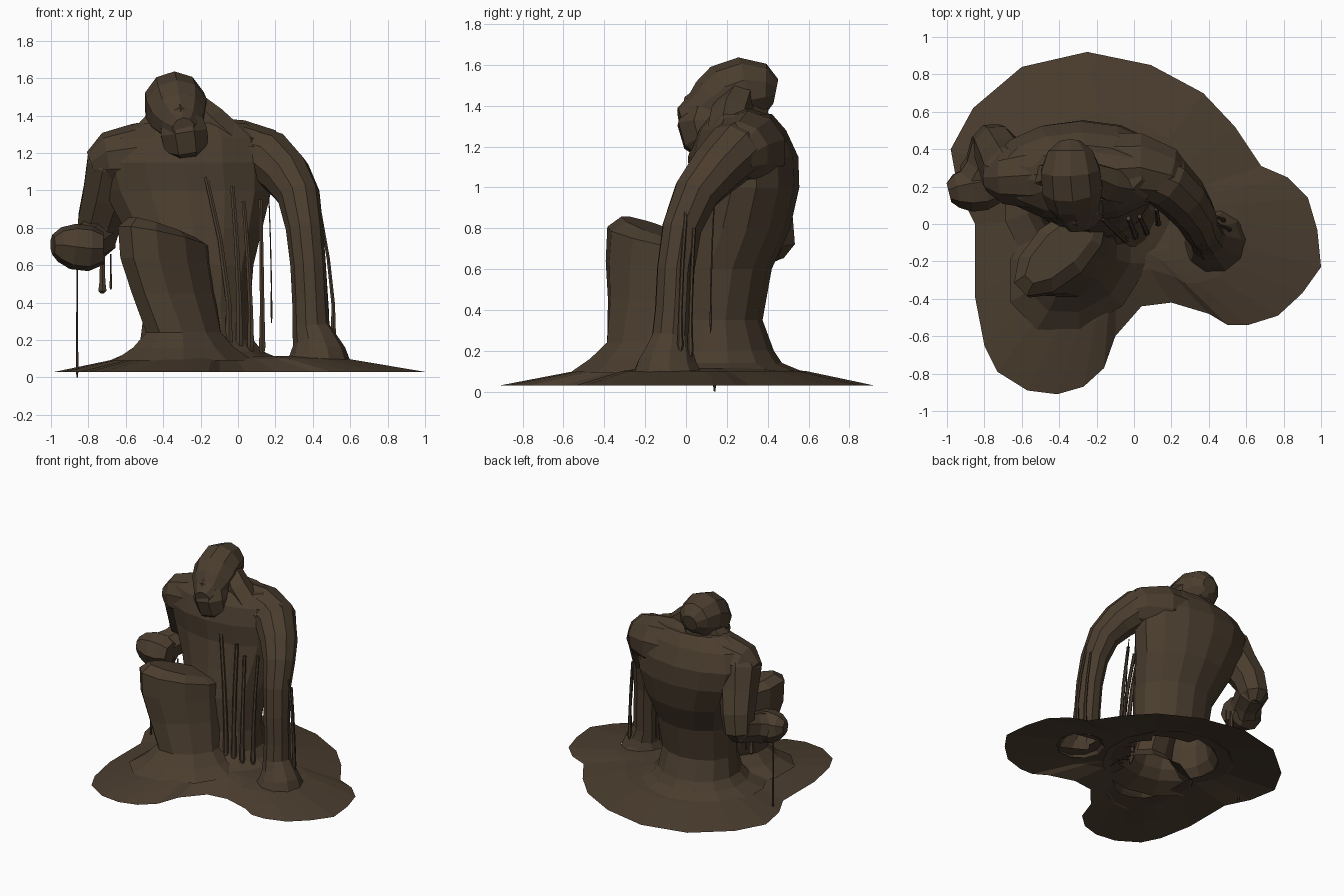
import bpy, bmesh, math
from mathutils import Vector

mud = bpy.data.materials.new("dark_mud_brown")
mud.diffuse_color = (0.070, 0.047, 0.028, 1)


def mesh_from_rings(name, rings, cap_start=True, cap_end=True):
    """Skin a list of equally long point rings into a flat-faced object."""
    n = len(rings[0])
    verts = [p for r in rings for p in r]
    faces = []
    for k in range(len(rings) - 1):
        for i in range(n):
            j = (i + 1) % n
            faces.append((k * n + i, k * n + j, (k + 1) * n + j, (k + 1) * n + i))
    if cap_start:
        faces.append(tuple(reversed(range(n))))
    if cap_end:
        faces.append(tuple(range(len(verts) - n, len(verts))))
    me = bpy.data.meshes.new(name)
    me.from_pydata(verts, [], faces)
    me.materials.append(mud)
    ob = bpy.data.objects.new(name, me)
    bpy.context.collection.objects.link(ob)
    return ob


def tube(name, path, n=8, cap_start=True, cap_end=True):
    """Round limb along a path of (x, y, z, radius)."""
    pts = [Vector(p[:3]) for p in path]
    rings, u = [], None
    for k, p in enumerate(pts):
        t = (pts[min(k + 1, len(pts) - 1)] - pts[max(k - 1, 0)]).normalized()
        if u is None:
            u = Vector((1, 0, 0)) if abs(t.x) < 0.8 else Vector((0, 1, 0))
        u = (u - t * u.dot(t)).normalized()
        v = t.cross(u)
        r = path[k][3]
        rings.append([p + r * (u * math.cos(a) + v * math.sin(a))
                      for a in (math.tau * (i + 0.5) / n for i in range(n))])
    return mesh_from_rings(name, rings, cap_start, cap_end)


def stack(name, rows, n=10, heading=0.0):
    """Stacked ellipses (z, cx, cy, rx, ry, tilt), turned by heading."""
    c, s = math.cos(heading), math.sin(heading)
    rings = []
    for z, cx, cy, rx, ry, tilt in rows:
        ring = []
        for i in range(n):
            a = math.tau * (i + 0.5) / n
            p, q = rx * math.cos(a), ry * math.sin(a)
            ring.append(Vector((cx + c * p - s * q, cy + s * p + c * q,
                                z + tilt * math.cos(a))))
        rings.append(ring)
    return mesh_from_rings(name, rings, False, True)


# Puddle: outline shrunk towards the body while rising
outline = [(-.25, .92), (.09, .85), (.37, .70), (.54, .52), (.68, .31), (.82, .25),
           (.93, .14), (.98, -.03), (1.0, -.23), (.90, -.37), (.77, -.49), (.61, -.54),
           (.50, -.54), (.40, -.48), (.20, -.42), (.04, -.44), (-.10, -.60),
           (-.16, -.77), (-.27, -.87), (-.41, -.91), (-.57, -.89), (-.73, -.79),
           (-.80, -.65), (-.85, -.39), (-.85, 0), (-.94, .18), (-.98, .40),
           (-.86, .62), (-.60, .84)]
cx, cy = -.1, .05
puddle = mesh_from_rings("puddle", [
    [Vector((cx + (x - cx) * t, cy + (y - cy) * t, z)) for x, y in reversed(outline)]
    for t, z in ((1, .03), (.8, .067), (.62, .1), (.52, .108), (.42, .115),
                 (.33, .115), (.25, .11), (.15, .11))], False, False)

# Open the puddle under the torso, the knee and the planted arm
bm = bmesh.new()
bm.from_mesh(puddle.data)
holes = ((-.22, .12, .33), (-.28, -.19, .24), (.42, -.09, .11))
hidden = [f for f in bm.faces if any(
    math.hypot(f.calc_center_median().x - hx, f.calc_center_median().y - hy) < r
    for hx, hy, r in holes)]
bmesh.ops.delete(bm, geom=hidden, context='FACES')
bm.to_mesh(puddle.data)
bm.free()

# Torso melting into the puddle
stack("torso", [
    (.09, -.22, .12, .48, .47, 0), (.14, -.22, .13, .36, .34, 0),
    (.2, -.22, .14, .31, .29, 0), (.35, -.22, .14, .29, .235, 0),
    (.6, -.22, .17, .31, .25, 0), (.8, -.24, .24, .38, .27, 0),
    (1.0, -.27, .285, .46, .27, 0), (1.15, -.29, .28, .48, .27, 0),
    (1.28, -.28, .27, .44, .22, 0), (1.36, -.25, .27, .30, .15, 0)], n=14)

# Shoulder girdle
tube("shoulders", [(-.78, .25, 1.13, .08), (-.70, .25, 1.16, .15), (-.56, .26, 1.17, .185),
                   (-.3, .28, 1.18, .22), (.03, .30, 1.18, .195), (.17, .26, 1.17, .155),
                   (.24, .23, 1.14, .10)], n=10)

# Arm planted in the puddle
tube("planted_arm", [(.06, .28, 1.20, .15), (.17, .23, 1.17, .15), (.26, .14, 1.08, .135),
                     (.325, .05, .97, .115), (.355, -.02, .80, .10), (.375, -.05, .6, .095),
                     (.385, -.06, .4, .095), (.39, -.07, .27, .10), (.41, -.08, .2, .12),
                     (.425, -.09, .14, .15), (.425, -.09, .09, .175)], n=10, cap_end=False)

# Bent arm with fist
tube("bent_upper_arm", [(-.64, .25, 1.22, .12), (-.66, .27, 1.14, .16), (-.70, .34, .98, .14),
                        (-.74, .41, .84, .125), (-.76, .43, .72, .11), (-.76, .42, .66, .06)])
tube("bent_forearm", [(-.75, .46, .77, .09), (-.76, .42, .75, .12), (-.80, .31, .72, .11),
                      (-.83, .25, .70, .12)])
tube("fist", [(-.72, .20, .69, .09), (-.79, .20, .69, .125), (-.88, .19, .70, .125),
              (-.95, .18, .71, .095), (-.99, .17, .71, .055)], n=7)

# Raised knee: thigh and shin merged in one wedge, tall end towards the knee
stack("raised_leg", [
    (.09, -.29, -.20, .44, .33, 0), (.16, -.29, -.20, .32, .24, 0),
    (.24, -.29, -.19, .24, .17, 0), (.45, -.345, -.165, .275, .16, 0),
    (.62, -.385, -.155, .305, .165, .02), (.75, -.395, -.145, .31, .16, .06),
    (.79, -.39, -.13, .25, .10, .07)], n=10, heading=math.radians(224))

# Neck, bowed head and jaw
tube("neck", [(-.32, .29, 1.2, .15), (-.33, .285, 1.34, .13), (-.33, .28, 1.46, .12)])
tube("head", [(-.34, .44, 1.47, .06), (-.34, .39, 1.48, .125), (-.34, .29, 1.475, .165),
              (-.33, .20, 1.44, .17), (-.32, .13, 1.39, .15), (-.30, .05, 1.345, .11),
              (-.29, -.03, 1.33, .06)], n=10)
tube("jaw", [(-.30, .10, 1.37, .12), (-.29, .085, 1.31, .135), (-.28, .10, 1.24, .125),
             (-.27, .14, 1.18, .08)])
# Brow and nose
tube("brow", [(-.44, .13, 1.47, .02), (-.38, .10, 1.50, .028), (-.26, .10, 1.50, .028),
              (-.21, .13, 1.47, .02)], n=6)
tube("nose", [(-.32, .09, 1.49, .02), (-.31, .02, 1.42, .035), (-.305, .0, 1.38, .02)], n=6)

# Neck cords running into the chest on both sides
tube("neck_cord", [(-.24, .26, 1.45, .08), (-.15, .22, 1.36, .10), (-.04, .20, 1.26, .10)], n=6)
tube("neck_cord", [(-.41, .27, 1.38, .08), (-.47, .25, 1.30, .09), (-.55, .22, 1.22, .08)], n=6)

# Hanging drips: top point, bottom point, radius
drips = [((-.17, .03, 1.07), (-.04, -.09, .12), .016), ((-.03, .03, 1.02), (.01, -.07, .12), .016),
         ((.03, .04, .94), (.07, -.05, .12), .015), ((.12, .08, .95), (.13, .0, .11), .014),
         ((.165, .14, .97), (.18, .12, .29), .004), ((.44, .0, .88), (.515, -.03, .18), .011),
         ((.44, .04, .80), (.48, .02, .16), .011), ((-.86, .14, .62), (-.86, .14, .0), .006),
         ((-.725, .22, .66), (-.725, .22, .45), .018), ((-.68, .22, .66), (-.68, .22, .47), .006)]
for a, b, r in drips:
    a, b = Vector(a), Vector(b)
    bow = Vector((b.x - a.x, b.y - a.y, 0)) * .22
    tube("drip", [(*a, r * .8), (*(a.lerp(b, .35) + bow), r * .9),
                  (*(a.lerp(b, .7) + bow), r), (*a.lerp(b, .94), r * 1.4), (*b, r * .6)], n=6)
